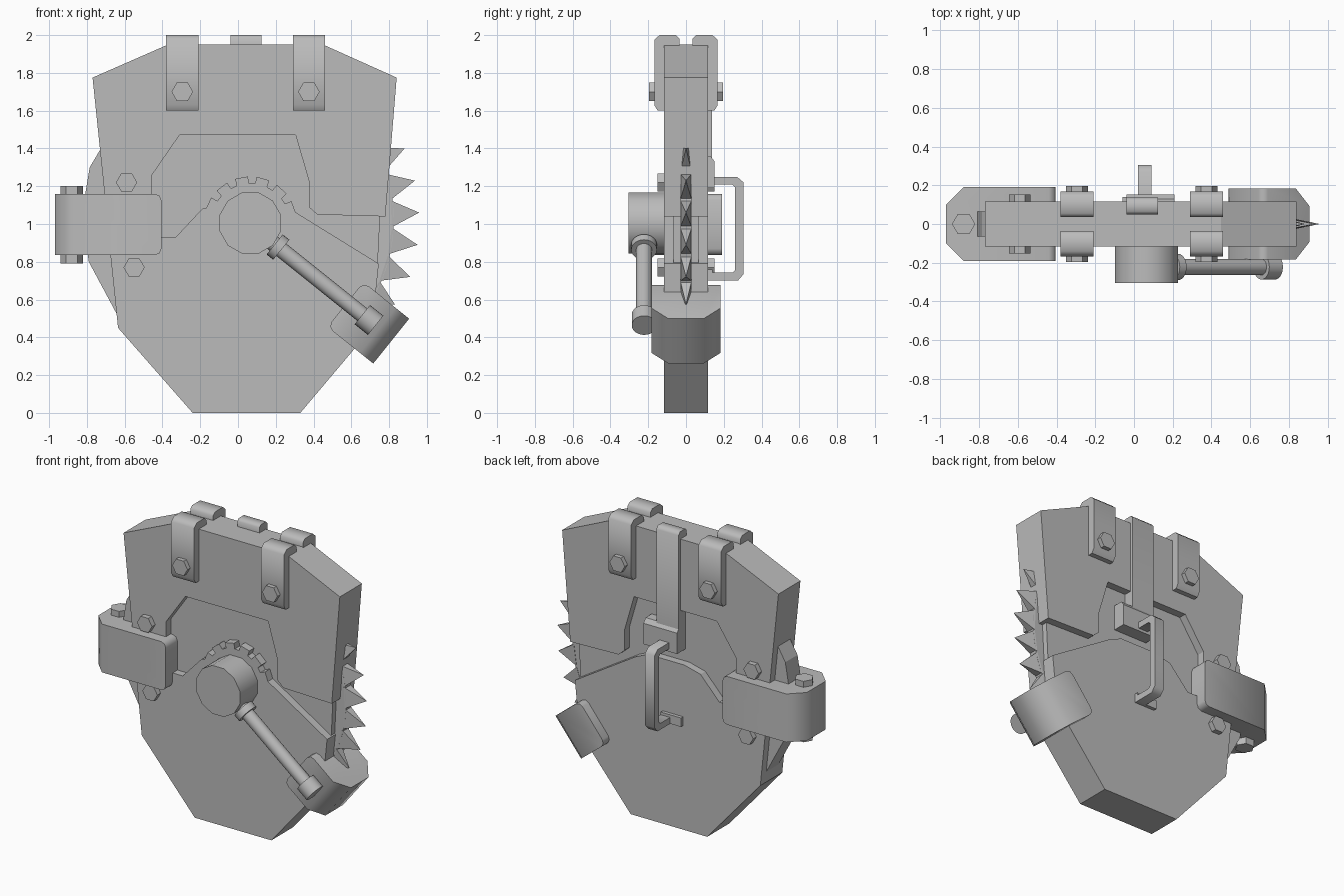
import bpy, bmesh, math
from mathutils import Vector, Matrix

if "Cube" in bpy.data.objects:
    bpy.data.objects.remove(bpy.data.objects["Cube"])

grey = bpy.data.materials.new("plain grey")
grey.diffuse_color = (0.5, 0.5, 0.5, 1)
grey.use_nodes = True
grey.node_tree.nodes["Principled BSDF"].inputs["Base Color"].default_value = grey.diffuse_color


def finish(bm, name, smooth=None, matrix=None):
    bmesh.ops.recalc_face_normals(bm, faces=bm.faces)
    me = bpy.data.meshes.new(name)
    bm.to_mesh(me)
    bm.free()
    if matrix:
        me.transform(matrix)
    me.materials.append(grey)
    ob = bpy.data.objects.new(name, me)
    bpy.context.collection.objects.link(ob)
    if smooth:
        bpy.ops.object.select_all(action='DESELECT')
        ob.select_set(True)
        bpy.context.view_layer.objects.active = ob
        bpy.ops.object.shade_smooth_by_angle(angle=math.radians(smooth))
    return ob


def prism_bm(pts, depth):
    """Extrude the 3D outline along depth."""
    bm = bmesh.new()
    f = bm.faces.new([bm.verts.new(p) for p in pts])
    g = bmesh.ops.extrude_face_region(bm, geom=[f])
    bmesh.ops.translate(bm, vec=depth,
                        verts=[v for v in g['geom'] if isinstance(v, bmesh.types.BMVert)])
    return bm


def plate(name, xz, y0, y1):
    return finish(prism_bm([(x, y0, z) for x, z in xz], (0, y1 - y0, 0)), name)


def bar(name, yz, x0, x1, smooth=None):
    return finish(prism_bm([(x0, y, z) for y, z in yz], (x1 - x0, 0, 0)), name, smooth)


def rod(name, a, b, r, n=24, smooth=40, spin=0):
    a, b = Vector(a), Vector(b)
    bm = bmesh.new()
    bmesh.ops.create_cone(bm, cap_ends=True, segments=n, radius1=r, radius2=r,
                          depth=(b - a).length, matrix=Matrix.Rotation(spin, 4, 'Z'))
    m = Matrix.Translation((a + b) / 2) @ (b - a).to_track_quat('Z', 'Y').to_matrix().to_4x4()
    return finish(bm, name, smooth, m)


def strap(name, length, half_w, half_t, chamfer, pos, angle):
    """Block wrapped round the plate edge; local x points outward."""
    pts = [(0, -half_t), (length - chamfer, -half_t), (length, -half_t + chamfer),
           (length, half_t - chamfer), (length - chamfer, half_t), (0, half_t)]
    bm = prism_bm([(x, y, -half_w) for x, y in pts], (0, 0, 2 * half_w))
    inner = [e for e in bm.edges if all(abs(v.co.x) < 1e-5 for v in e.verts)
             and abs(e.verts[0].co.z - e.verts[1].co.z) < 1e-5]
    bmesh.ops.bevel(bm, geom=inner, offset=0.035, segments=2, profile=0.5, affect='EDGES')
    m = Matrix.Translation(pos) @ Matrix.Rotation(angle, 4, 'Y')
    return finish(bm, name, 50, m)


T = 0.117
# Upper and lower casing plates
plate("upper_casing", [(-.77, 1.775), (-.37, 1.95), (.45, 1.95), (.84, 1.775), (.78, 1.04),
                       (.42, 1.05), (.375, 1.09), (.375, 1.23), (.305, 1.47), (-.31, 1.47),
                       (-.455, 1.26), (-.455, 1.05), (-.695, 1.05)], -T, T)
plate("lower_casing", [(-.635, .45), (-.24, 0), (.33, 0), (.71, .45), (.745, .79), (.3, 1.065),
                       (.2, 1.11), (-.07, 1.11), (-.19, 1.08), (-.33, .93), (-.685, .93)], -T, T)
# Recessed core between the plates, showing at the left edge
plate("core", [(-.72, 1.41), (-.785, 1.3), (-.81, 1.15), (-.81, .95), (-.79, .8), (-.64, .52),
               (.6, .5), (.74, .8), (.76, 1.2), (.7, 1.6), (-.6, 1.6)], -.065, .065)

# Saw blade and its pyramid teeth
C = (0.0, 1.02)
def polar(r, deg):
    a = math.radians(deg)
    return C[0] + r * math.cos(a), C[1] + r * math.sin(a)

plate("blade", [(.5, .7)] + [polar(.825, d) for d in range(-32, 29, 5)] + [(.5, 1.3)], -.028, .028)
bm = bmesh.new()
for d in (23.3, 12.6, 2.4, -7.8, -18.2, -28.2):
    (x0, z0), (x1, z1), (xt, zt) = polar(.815, d - 5), polar(.815, d + 5), polar(.96, d)
    if d < -25:
        xt, zt = .83, .575
    base = [bm.verts.new(p) for p in ((x0, -.03, z0), (x0, .03, z0), (x1, .03, z1), (x1, -.03, z1))]
    tip = bm.verts.new((xt, 0, zt))
    bm.faces.new(base)
    for i in range(4):
        bm.faces.new((base[i], base[(i + 1) % 4], tip))
finish(bm, "blade_teeth")

# Hub, gear rim and piston rod on the front
H = Vector((.065, 0, 1.005))
gear = []
for a in (165, 130, 97, 82, 50, 15):
    for da, r in ((10, .21), (9, .245), (-5, .245), (-6, .21)):
        t = math.radians(a + da)
        gear.append((H.x + r * math.cos(t), H.z + r * math.sin(t)))
gear = []
for k in range(6):
    for da, r in ((9, .21), (8, .247), (-8, .247), (-9, .21)):
        t = math.radians(155 - 27 * k + da)
        gear.append((H.x + r * math.cos(t), H.z + r * math.sin(t)))
plate("gear_rim", gear + [(.25, .85), (-.1, .85)], -T, 0)
rod("hub", H + Vector((0, -.305, 0)), H, .168, 12, 40, math.radians(15))
P, D = Vector((.19, -.222, .895)), Vector((.78, 0, -.625)).normalized()
rod("piston_rod", P - D * .1, P + D * .62, .042)
rod("piston_collar", P + D * .005, P + D * .05, .068)
rod("piston_end", P + D * .60, P + D * .69, .065)

# Left hinge strap and the clamp at the piston end
strap("hinge_strap", .565, .1625, .19, .09, (-.405, 0, .9975), math.pi)
ca = math.atan2(.625, .78)
strap("piston_clamp", .31, .152, .183, .09, (.69 - .78 * .155, 0, .477 + .625 * .155), ca)

# Hexagonal bolts
rod("hinge_pin", (-.88, 0, .79), (-.88, 0, 1.2), .06, 6, None, math.pi / 6)
for x, z in ((-.59, 1.22), (-.55, .77)):
    rod("casing_bolt", (x, -.152, z), (x, .152, z), .056, 6, None, math.pi / 2)

# Four hooked clips over the top edge, each with a bolt
for x in (-.295, .375):
    for s in (-1, 1):
        prof = [(.035, 1.94), (.035, 1.98), (.055, 2), (.14, 2), (.168, 1.975), (.168, 1.63),
                (.15, 1.6), (.11, 1.6), (.11, 1.94)]
        bar("top_clip", [(s * y, z) for y, z in prof], x - .085, x + .085, 50)
        rod("clip_bolt", (x, s * .1, 1.7), (x, s * .197, 1.7), .057, 6, None, math.pi / 2)

# Rear centre strap with its block
bar("rear_strap", [(.05, 1.94), (.05, 1.985), (.065, 2), (.12, 2), (.137, 1.98), (.137, 1.3),
                   (.06, 1.3), (.06, 1.94)], -.04, .125, 50)
bar("rear_block", [(.05, 1.19), (.152, 1.19), (.152, 1.33), (.13, 1.36), (.05, 1.36)], -.04, .21)
# Rear handle and its foot
bar("rear_handle", [(.1, 1.25), (.27, 1.25), (.305, 1.22), (.305, .735), (.275, .7), (.1, .7),
                    (.1, .742), (.245, .742), (.26, .757), (.26, 1.195), (.245, 1.208),
                    (.1, 1.208)], .02, .09, 50)
bar("handle_foot", [(.1, .7), (.14, .7), (.14, .76), (.1, .76)], -.06, .09)
